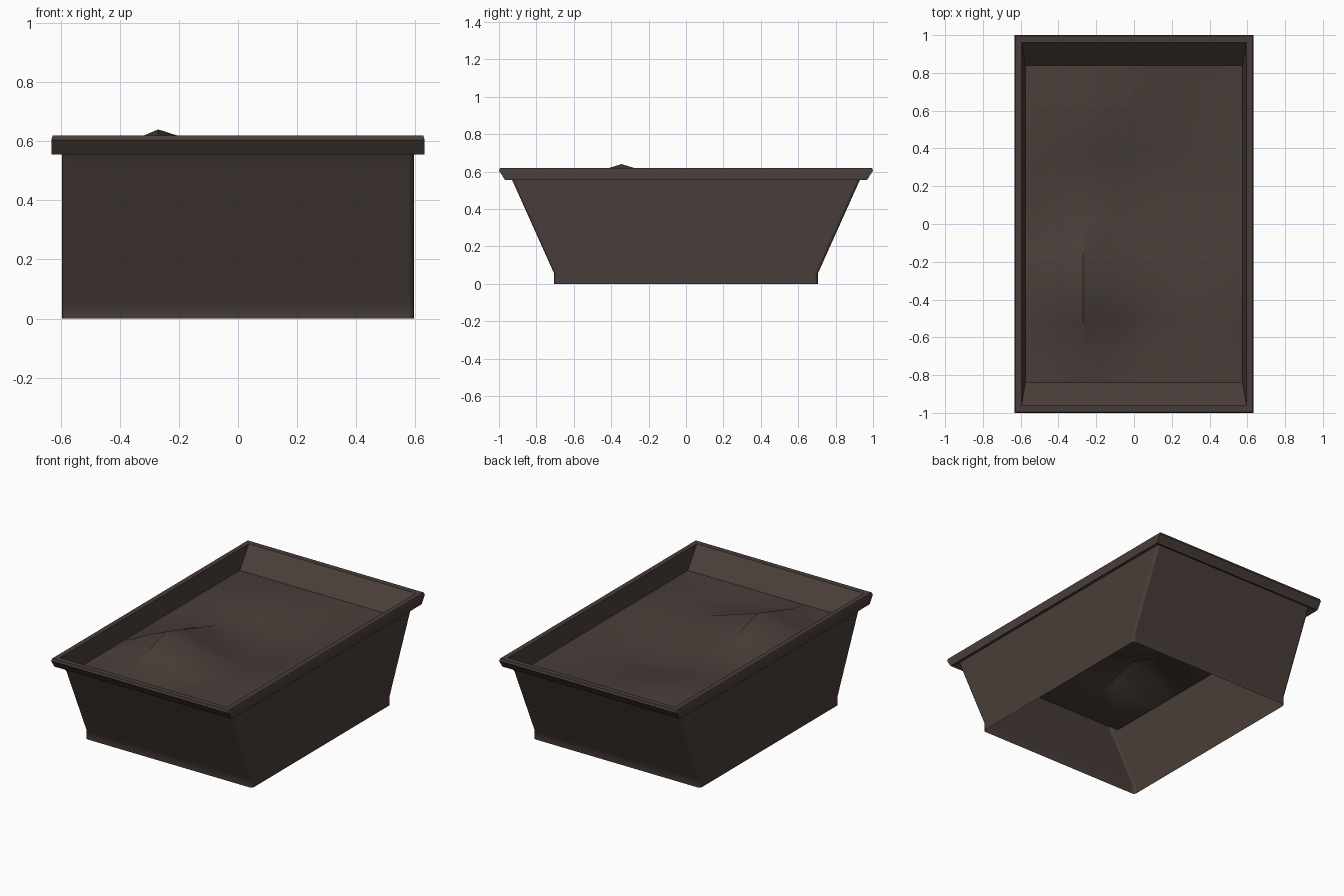
import bpy, bmesh, math

if "Cube" in bpy.data.objects:
    bpy.data.objects.remove(bpy.data.objects["Cube"])

brown = bpy.data.materials.new("dark brown")
brown.diffuse_color = (0.066, 0.048, 0.041, 1)
brown.use_nodes = True
brown.node_tree.nodes["Principled BSDF"].inputs["Base Color"].default_value = brown.diffuse_color


def finish(bm, name, weighted=False):
    mesh = bpy.data.meshes.new(name)
    bm.to_mesh(mesh)
    bm.free()
    mesh.materials.append(brown)
    obj = bpy.data.objects.new(name, mesh)
    bpy.context.collection.objects.link(obj)
    bpy.context.view_layer.objects.active = obj
    obj.select_set(True)
    bpy.ops.object.shade_smooth_by_angle(angle=math.radians(35))
    obj.select_set(False)
    if weighted:
        mod = obj.modifiers.new("flat walls", 'WEIGHTED_NORMAL')
        mod.keep_sharp = True
    return obj


def rounded_rect(hx, hy, r, steps):
    """Counter-clockwise outline; steps = 0 gives four plain corners."""
    pts = []
    for k, (sx, sy) in enumerate([(1, 1), (-1, 1), (-1, -1), (1, -1)]):
        if steps == 0:
            pts.append((sx * hx, sy * hy))
        for i in range(steps + 1 if steps else 0):
            a = math.pi / 2 * (k + i / steps)
            pts.append((sx * (hx - r) + r * math.cos(a),
                        sy * (hy - r) + r * math.sin(a)))
    return pts


def shell(name, rings, r=0.0, steps=0, weighted=False):
    """Stack of rectangles (half x, half y, z) joined into a sheet."""
    bm = bmesh.new()
    loops = [[bm.verts.new((x, y, z)) for x, y in rounded_rect(hx, hy, r, steps)]
             for hx, hy, z in rings]
    for a, b in zip(loops, loops[1:]):
        for i in range(len(a)):
            j = (i + 1) % len(a)
            bm.faces.new((a[i], a[j], b[j], b[i]))
    return finish(bm, name, weighted)


# Tapered, open-bottomed box wall with softened corners
shell("box_wall", [(0.595, 0.705, 0), (0.595, 0.705, 0.055),
                   (0.595, 0.938, 0.574)], r=0.018, steps=3, weighted=True)

# Overhanging rim and the lip sloping down to the soil
shell("rim", [(0.592, 0.935, 0.574), (0.632, 0.968, 0.556),
              (0.632, 1.0, 0.605), (0.627, 0.995, 0.62),
              (0.595, 0.96, 0.62), (0.575, 0.84, 0.50)])

# Soil surface inside the lip: one steep mound, a low swell and a hollow
XS = [-0.575, -0.42, -0.27, -0.1, 0.07, 0.23, 0.4, 0.575]
YS = [-0.84, -0.68, -0.51, -0.345, -0.17, 0.0, 0.17, 0.34, 0.51, 0.68, 0.84]


def swell(x, y, a, b, h, r):
    return h * math.exp(-((x - a) ** 2 + (y - b) ** 2) / r ** 2)


def height(x, y):
    if abs(x) > 0.57 or abs(y) > 0.83:
        return 0.50
    dx, dy = x + 0.27, abs(y + 0.345)
    mound = 0.64 - (0.42 * -dx if dx < 0 else 0.32 * dx) - 0.3 * dy
    base = (0.49 + swell(x, y, -0.25, 0.55, 0.05, 0.22)
            + swell(x, y, 0.39, -0.45, 0.03, 0.25)
            - swell(x, y, 0.1, 0.2, 0.05, 0.3))
    return max(base, mound)


bm = bmesh.new()
grid = [[bm.verts.new((x, y, height(x, y))) for x in XS] for y in YS]
for r0, r1 in zip(grid, grid[1:]):
    for i in range(len(XS) - 1):
        bm.faces.new((r0[i], r0[i + 1], r1[i + 1], r1[i]))
finish(bm, "soil")
